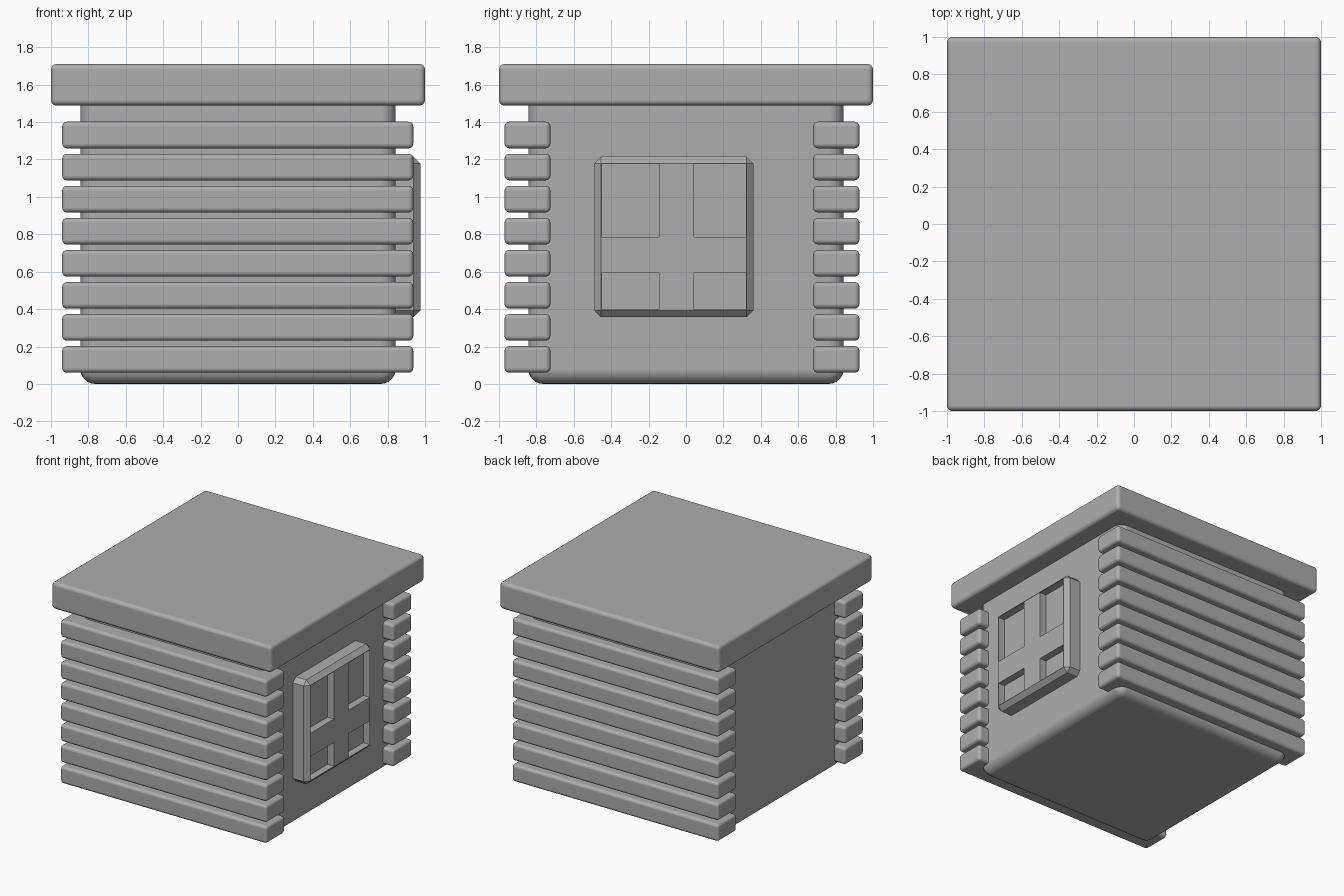
import bpy
import math

old = bpy.data.objects.get("Cube")
if old:
    bpy.data.objects.remove(old, do_unlink=True)

grey = bpy.data.materials.new("plain_grey")
grey.use_nodes = True
colour = (0.42, 0.42, 0.42, 1)
grey.diffuse_color = colour
grey.node_tree.nodes["Principled BSDF"].inputs["Base Color"].default_value = colour


def apply(obj, mod):
    bpy.context.view_layer.objects.active = obj
    bpy.ops.object.modifier_apply(modifier=mod.name)


def box(name, low, high, bevel=0, segments=4):
    """Box between two corners, with optional rounded edges."""
    centre = [(a + b) / 2 for a, b in zip(low, high)]
    bpy.ops.mesh.primitive_cube_add(size=1, location=centre)
    obj = bpy.context.object
    obj.name = name
    obj.scale = [b - a for a, b in zip(low, high)]
    bpy.ops.object.transform_apply(location=False, rotation=False, scale=True)
    obj.data.materials.append(grey)
    if bevel:
        mod = obj.modifiers.new("round", "BEVEL")
        mod.width = bevel
        mod.segments = segments
        if segments > 1:
            bpy.ops.object.shade_smooth_by_angle(angle=math.radians(180))
            mod.harden_normals = True
        apply(obj, mod)
    return obj


# Main block and flat roof
box("cabin_body", (-0.843, -0.843, 0), (0.843, 0.843, 1.58), 0.08, 6)
box("roof_slab", (-1, -1, 1.488), (1, 1, 1.71), 0.03)

# Horizontal logs on the front and back walls
for side, y0, y1 in (("front", -0.97, -0.725), ("back", 0.68, 0.927)):
    for i in range(8):
        z = 0.06 + i * 0.1714
        box(f"{side}_log_{i + 1}", (-0.94, y0, z), (0.937, y1, z + 0.142), 0.025)

# Chamfered window on the left wall, with four recessed panes
window = box("window_frame", (0.75, -0.49, 0.357), (0.975, 0.36, 1.215), 0.036, 1)
for y0, y1 in ((-0.45, -0.145), (0.043, 0.32)):
    for z0, z1 in ((0.397, 0.593), (0.785, 1.175)):
        cutter = box("pane_cutter", (0.915, y0, z0), (1.1, y1, z1))
        cutter.hide_render = True
        mod = window.modifiers.new("pane", "BOOLEAN")
        mod.operation = "DIFFERENCE"
        mod.solver = "EXACT"
        mod.object = cutter
        apply(window, mod)
        bpy.data.objects.remove(cutter, do_unlink=True)
